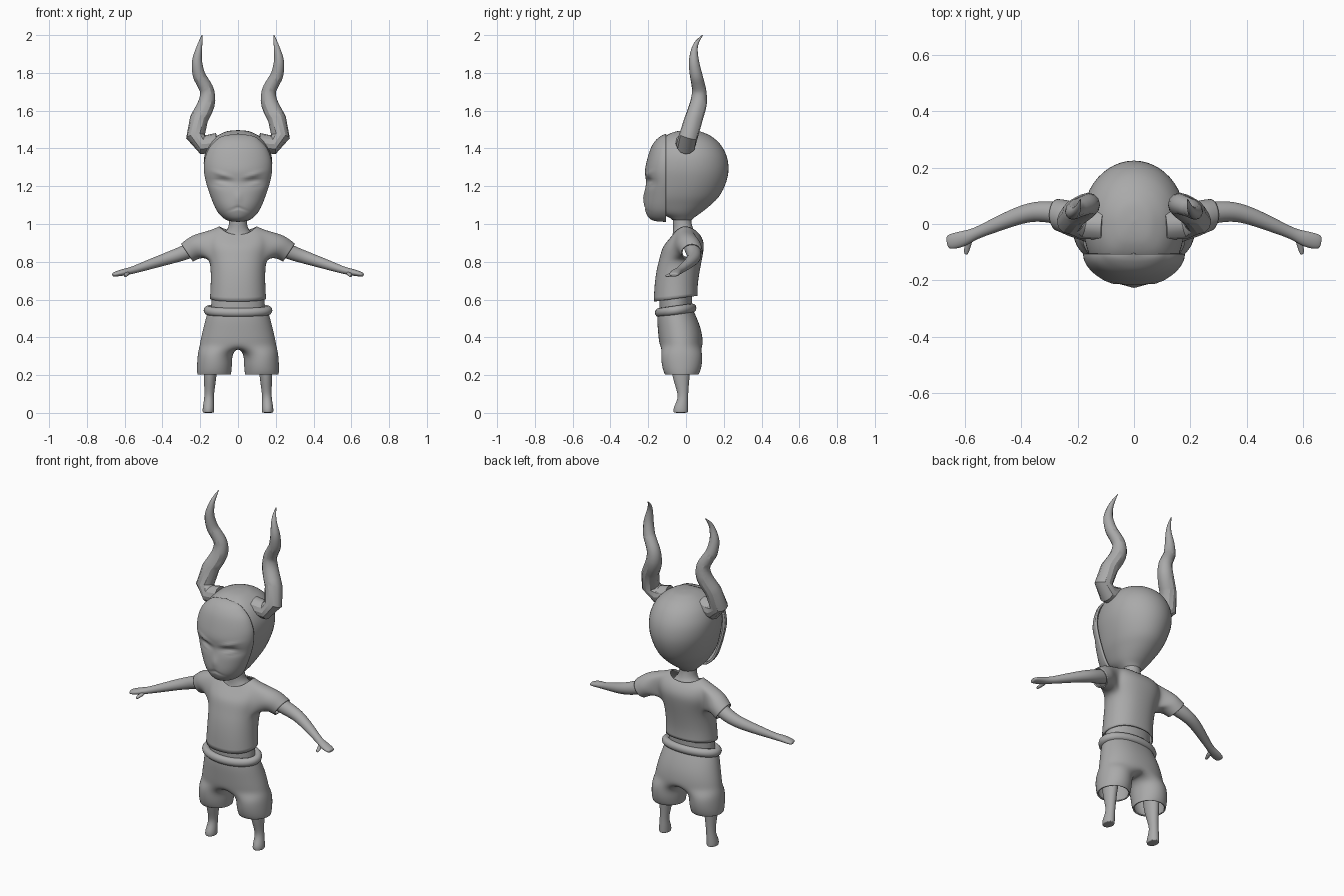
import bpy, bmesh, math
from mathutils import Vector
from math import sin, cos, pi, exp

if "Cube" in bpy.data.objects:
    bpy.data.objects.remove(bpy.data.objects["Cube"])

grey = bpy.data.materials.new("plain grey")
grey.diffuse_color = (0.4, 0.4, 0.4, 1)
grey.use_nodes = True
grey.node_tree.nodes["Principled BSDF"].inputs["Base Color"].default_value = grey.diffuse_color


def catmull(pts, n):
    """Smooth a list of tuples with n steps per span."""
    out = []
    for i in range(len(pts) - 1):
        a, b = pts[max(i - 1, 0)], pts[i]
        c, d = pts[i + 1], pts[min(i + 2, len(pts) - 1)]
        for k in range(n):
            t = k / n
            out.append(tuple(0.5 * (2 * q + (r - p) * t + (2 * p - 5 * q + 4 * r - s) * t * t
                       + (3 * q - p - 3 * r + s) * t ** 3) for p, q, r, s in zip(a, b, c, d)))
    return out + [pts[-1]]


def loft(bm, rings, closed=True, caps=False, cyclic=False, skip=()):
    """Join rings of points with quads; items may already be vertices."""
    vs = [[p if isinstance(p, bmesh.types.BMVert) else bm.verts.new(p) for p in r] for r in rings]
    n = len(vs[0])
    for i in range(len(vs) if cyclic else len(vs) - 1):
        a, b = vs[i], vs[(i + 1) % len(vs)]
        for j in range(n if closed else n - 1):
            if (i, j) not in skip:
                k = (j + 1) % n
                bm.faces.new((a[j], a[k], b[k], b[j]))
    if caps:
        bm.faces.new(vs[0])
        bm.faces.new(vs[-1])
    return vs


def finish(bm, name, mirror=False, sub=0, solid=0, angle=None):
    bmesh.ops.remove_doubles(bm, verts=bm.verts, dist=1e-5)
    bmesh.ops.recalc_face_normals(bm, faces=bm.faces)
    me = bpy.data.meshes.new(name)
    bm.to_mesh(me)
    bm.free()
    me.materials.append(grey)
    ob = bpy.data.objects.new(name, me)
    bpy.context.collection.objects.link(ob)
    for p in me.polygons:
        p.use_smooth = True
    if angle:
        bpy.ops.object.select_all(action='DESELECT')
        ob.select_set(True)
        bpy.context.view_layer.objects.active = ob
        bpy.ops.object.shade_smooth_by_angle(angle=math.radians(angle))
    if mirror:
        ob.modifiers.new("mirror", 'MIRROR').merge_threshold = 0.0005
    if sub:
        m = ob.modifiers.new("smooth", 'SUBSURF')
        m.levels = m.render_levels = sub
    if solid:
        m = ob.modifiers.new("thickness", 'SOLIDIFY')
        m.thickness = solid
        m.offset = -1
    return ob


def tube(name, pts, ref, sides=12, cyclic=False, **kw):
    """Sweep an ellipse along points (x, y, z, radius a, radius b)."""
    bm, rings, n = bmesh.new(), [], len(pts)
    P = [Vector(p[:3]) for p in pts]
    for i, p in enumerate(pts):
        lo, hi = ((i - 1) % n, (i + 1) % n) if cyclic else (max(i - 1, 0), min(i + 1, n - 1))
        t = (P[hi] - P[lo]).normalized()
        s = t.cross(Vector(ref)).normalized()
        u = s.cross(t)
        rings.append([P[i] + s * p[3] * cos(2 * pi * k / sides) + u * p[4] * sin(2 * pi * k / sides)
                      for k in range(sides)])
    loft(bm, rings, caps=not cyclic, cyclic=cyclic)
    return finish(bm, name, **kw)


def body(name, rows, n=40, front_power=1.0, **kw):
    """Stack of oval rings (z, half width, front y, back y)."""
    bm, rings = bmesh.new(), []
    for z, w, f, b in rows:
        ring = []
        for k in range(n):
            t = 2 * pi * k / n
            e = front_power if cos(t) > 0 else 1
            ring.append((w * math.copysign(abs(sin(t)) ** e, sin(t)),
                         (f + b) / 2 - (b - f) / 2 * cos(t), z))
        rings.append(ring)
    loft(bm, rings)
    return finish(bm, name, **kw)


# Head (hood behind the mask)
body("head", catmull([
    (1.02, .05, -.07, .03), (1.035, .065, -.09, .045), (1.06, .088, -.14, .08), (1.10, .113, -.17, .13),
    (1.15, .14, -.185, .178), (1.22, .165, -.185, .212), (1.29, .18, -.185, .225),
    (1.36, .178, -.175, .215), (1.42, .155, -.15, .183), (1.46, .12, -.115, .14),
    (1.483, .08, -.075, .095), (1.493, .048, -.035, .06), (1.497, 0, .012, .012)], 4),
    n=48, front_power=.5)

# Neck and upper chest, and the waist showing under the shirt
body("neck", catmull([(.87, .12, -.09, .07), (.92, .10, -.078, .062), (.95, .075, -.07, .052),
                      (.98, .053, -.068, .036), (1.02, .047, -.07, .028), (1.07, .05, -.07, .03)], 4))
body("waist", [(.48, .14, -.14, .03), (.56, .14, -.14, .03), (.60, .14, -.142, .032), (.68, .135, -.14, .035)])


# Face mask
def g(v, c, s):
    return exp(-((v - c) / s) ** 2)


def relief(x, z):
    a = abs(x)
    d = .015 * g(a, .085, .05) * g(z, 1.222, .02)                      # eye sockets
    d -= .010 * g(a, .09, .036) * g(z, 1.214 + (a - .09) * .15, .009)  # eyelids
    d -= .007 * g(a, .08, .05) * g(z, 1.245 + (a - .03) * .3, .010)    # brows
    d -= .006 * g(a, 0, .02) * g(z, 1.14, .03)                         # nose
    d += .006 * g(a, 0, .04) * g(z, 1.088 - a * .35, .006)             # mouth
    return d


RIM = -.106
bm, rings, cols = bmesh.new(), [], 56
for z, w, f in catmull([
        (1.478, 0, RIM), (1.466, .08, -.133), (1.44, .12, -.163), (1.40, .155, -.187), (1.34, .177, -.206),
        (1.28, .18, -.217), (1.22, .169, -.212), (1.16, .150, -.219), (1.10, .127, -.221),
        (1.06, .105, -.212), (1.03, .075, -.194), (1.016, .045, -.165), (1.011, 0, RIM)], 6):
    ring = []
    for k in range(cols + 1):
        t = -pi / 2 + pi * k / cols
        x = max(w, 0) * sin(t)
        fade = min(1, 2 * cos(t)) if w > .01 else 0
        ring.append((x, RIM - (RIM - f) * cos(t) + relief(x, z) * fade, z))
    rings.append(ring)
loft(bm, rings, closed=False)
finish(bm, "mask", solid=.012)

# Horns
horn = [(.11, -.005, 1.43, .052), (.185, .0, 1.42, .052), (.225, .012, 1.462, .05), (.207, .04, 1.555, .048),
        (.168, .065, 1.635, .045), (.163, .07, 1.70, .038), (.186, .062, 1.75, .035), (.207, .053, 1.79, .033),
        (.217, .042, 1.86, .027), (.207, .045, 1.925, .017), (.198, .06, 1.965, .01), (.19, .088, 2.0, .002)]
fine = horn[:3] + catmull(horn[3:], 3)
tube("horns", [p + (p[3],) for p in fine], (0, 1, 0), sides=12, mirror=True, angle=30)

# Arms with mitten hands, and thumbs
tube("arms", [(.17, .02, .90, .045, .045), (.27, .04, .852, .042, .042), (.35, .048, .825, .037, .036),
              (.42, .027, .802, .032, .031), (.50, -.007, .775, .026, .025), (.565, -.035, .753, .020, .019),
              (.60, -.050, .746, .028, .019), (.635, -.060, .738, .030, .016), (.658, -.064, .732, .026, .012),
              (.664, -.065, .730, .018, .008)], (0, 0, 1), mirror=True, sub=2)
tube("thumbs", [(.582, -.05, .742, .014, .012), (.592, -.082, .731, .012, .010), (.596, -.104, .725, .009, .007),
                (.596, -.108, .724, .004, .004)], (0, 0, 1), sides=8, mirror=True, sub=2)

# Legs with small feet
tube("legs", [(.135, -.02, .42, .06, .065), (.143, -.027, .26, .04, .055), (.148, -.027, .20, .035, .049),
              (.150, -.02, .14, .030, .036), (.153, -.015, .09, .025, .027), (.155, -.02, .05, .029, .033),
              (.157, -.028, .02, .032, .041), (.157, -.028, .004, .031, .040), (.157, -.028, 0, .029, .037)],
     (0, 1, 0), mirror=True, sub=2)


def half_arc(z, w, f, b, dip=0, tilt=0, power=.85):
    """Half outline from front centre to back centre, on the +x side."""
    pts = []
    for k in range(13):
        t = pi * k / 12
        pts.append((w * abs(sin(t)) ** power if 0 < k < 12 else 0, (f + b) / 2 - (b - f) / 2 * cos(t),
                    z - dip * cos(t) ** 2 * (1 if k < 6 else .55) - tilt * cos(t)))
    return pts


# Shirt: half torso with a hole at the shoulder leading into the sleeve
bm = bmesh.new()
torso = [half_arc(*r) for r in [
    (.605, .150, -.172, .062, 0, .015), (.68, .145, -.168, .062), (.76, .145, -.157, .075),
    (.815, .152, -.142, .086), (.855, .165, -.132, .093), (.89, .170, -.122, .096, .01),
    (.93, .165, -.107, .092, .03), (.966, .148, -.085, .076, .04), (.988, .10, -.07, .055, .045)]]
v = loft(bm, torso, closed=False, skip={(i, j) for i in range(3, 7) for j in range(4, 8)})
hole = ([v[7][j] for j in range(4, 9)] + [v[i][8] for i in (6, 5, 4, 3)]
        + [v[3][j] for j in (7, 6, 5, 4)] + [v[i][4] for i in (4, 5, 6)])


def sleeve(c, r, ux, uz):
    q = [(i - 2) * 2 * pi / 16 for i in range(16)]
    return [(c[0] + r * ux * cos(t), c[1] + r * sin(t), c[2] + r * uz * cos(t)) for t in q]


loft(bm, [hole, sleeve((.215, .015, .883), .067, .35, .93), sleeve((.25, .027, .862), .061, .5, .86),
          sleeve((.270, .032, .848), .058, .55, .83)])
finish(bm, "shirt", mirror=True, sub=2, solid=.007)

# Shorts: half pelvis that splits into one leg
bm = bmesh.new()
pelvis = [half_arc(*r) for r in [
    (.545, .158, -.15, .038), (.50, .172, -.155, .06), (.44, .187, -.15, .082),
    (.385, .20, -.145, .09), (.352, .205, -.14, .09)]]
v = loft(bm, pelvis, closed=False)
top = v[-1] + [bm.verts.new((0, y, .345)) for y in (.045, -.025, -.095)]


def leg_ring(z, cx, rx, cy, ry):
    q = [(j - 6) * 2 * pi / 16 for j in range(16)]
    return [(cx + rx * cos(t), cy + ry * sin(t), z) for t in q]


loft(bm, [top, leg_ring(.315, .122, .093, -.023, .112), leg_ring(.26, .124, .095, -.022, .110),
          leg_ring(.22, .126, .093, -.022, .100), leg_ring(.203, .126, .091, -.022, .091)])
finish(bm, "shorts", mirror=True, sub=2, solid=.008)

# Rolled waistband
tube("waistband", [(.160 * sin(2 * pi * k / 48), -.055 - .088 * cos(2 * pi * k / 48),
                    .543 - .012 * cos(2 * pi * k / 48), .022, .024) for k in range(48)],
     (0, 0, 1), cyclic=True)
